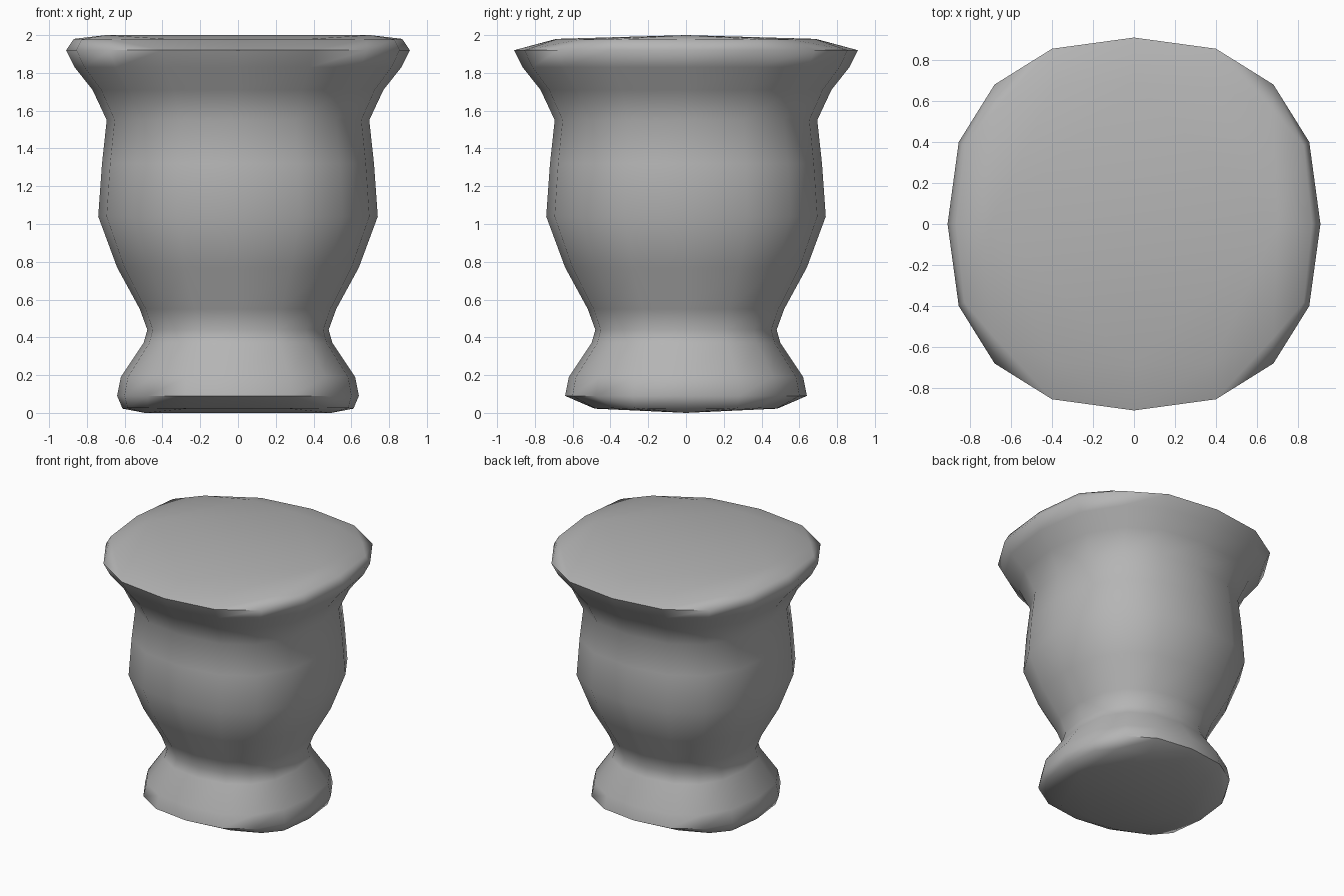
import bpy, bmesh, math

if "Cube" in bpy.data.objects:
    bpy.data.objects.remove(bpy.data.objects["Cube"])

# slightly squared 16-sided outline, relative to the half width on the axes
SECTION = [(1, 0), (0.94, 0.44), (0.748, 0.748), (0.44, 0.94)]
OUTLINE = []
for q in range(4):
    c, s = round(math.cos(q * math.pi / 2)), round(math.sin(q * math.pi / 2))
    OUTLINE += [(c * x - s * y, s * x + c * y) for x, y in SECTION]

# half width and height, from foot to rim
PROFILE = [(0.64, 0.09), (0.62, 0.19), (0.50, 0.37), (0.48, 0.44), (0.52, 0.55),
           (0.64, 0.77), (0.74, 1.04), (0.72, 1.32), (0.695, 1.55),
           (0.77, 1.71), (0.865, 1.83), (0.91, 1.92)]

# gently ridged cap: x, y relative to rim half width, z = fraction of cap height
CAP = [(0.955, 0, 0.75), (0.77, 0, 1), (0.91, 0.42, 0.72), (0.747, 0.61, 0.72),
       (0.42, 0.745, 0.75), (0, 0.755, 0.75)]

bm = bmesh.new()
rings = [[bm.verts.new((r * x, r * y, z)) for x, y in OUTLINE] for r, z in PROFILE]


def add_cap(ring, radius, z, height):
    spots = {(sx * x, sy * y, h) for x, y, h in CAP for sx in (1, -1) for sy in (1, -1)}
    pts = [bm.verts.new((radius * x, radius * y, z + height * h)) for x, y, h in sorted(spots)]
    bmesh.ops.convex_hull(bm, input=ring + pts)
    rim = set(ring)
    inner = [f for f in bm.faces if all(v in rim for v in f.verts)]
    bmesh.ops.delete(bm, geom=inner, context='FACES')


# closed foot and top
add_cap(rings[0], *PROFILE[0], -0.09)
add_cap(rings[-1], *PROFILE[-1], 0.08)

# side wall
n = len(OUTLINE)
for a, b in zip(rings, rings[1:]):
    for i in range(n):
        j = (i + 1) % n
        bm.faces.new((a[i], a[j], b[j], b[i]))

bmesh.ops.recalc_face_normals(bm, faces=bm.faces)
mesh = bpy.data.meshes.new("urn_body")
bm.to_mesh(mesh)
bm.free()
urn = bpy.data.objects.new("urn_body", mesh)
bpy.context.collection.objects.link(urn)

# darker grey
grey = bpy.data.materials.new("dark_grey")
grey.diffuse_color = (0.46, 0.46, 0.46, 1)
grey.use_nodes = True
grey.node_tree.nodes["Principled BSDF"].inputs["Base Color"].default_value = grey.diffuse_color
mesh.materials.append(grey)

bpy.context.view_layer.objects.active = urn
urn.select_set(True)
bpy.ops.object.shade_smooth_by_angle(angle=math.radians(60))
